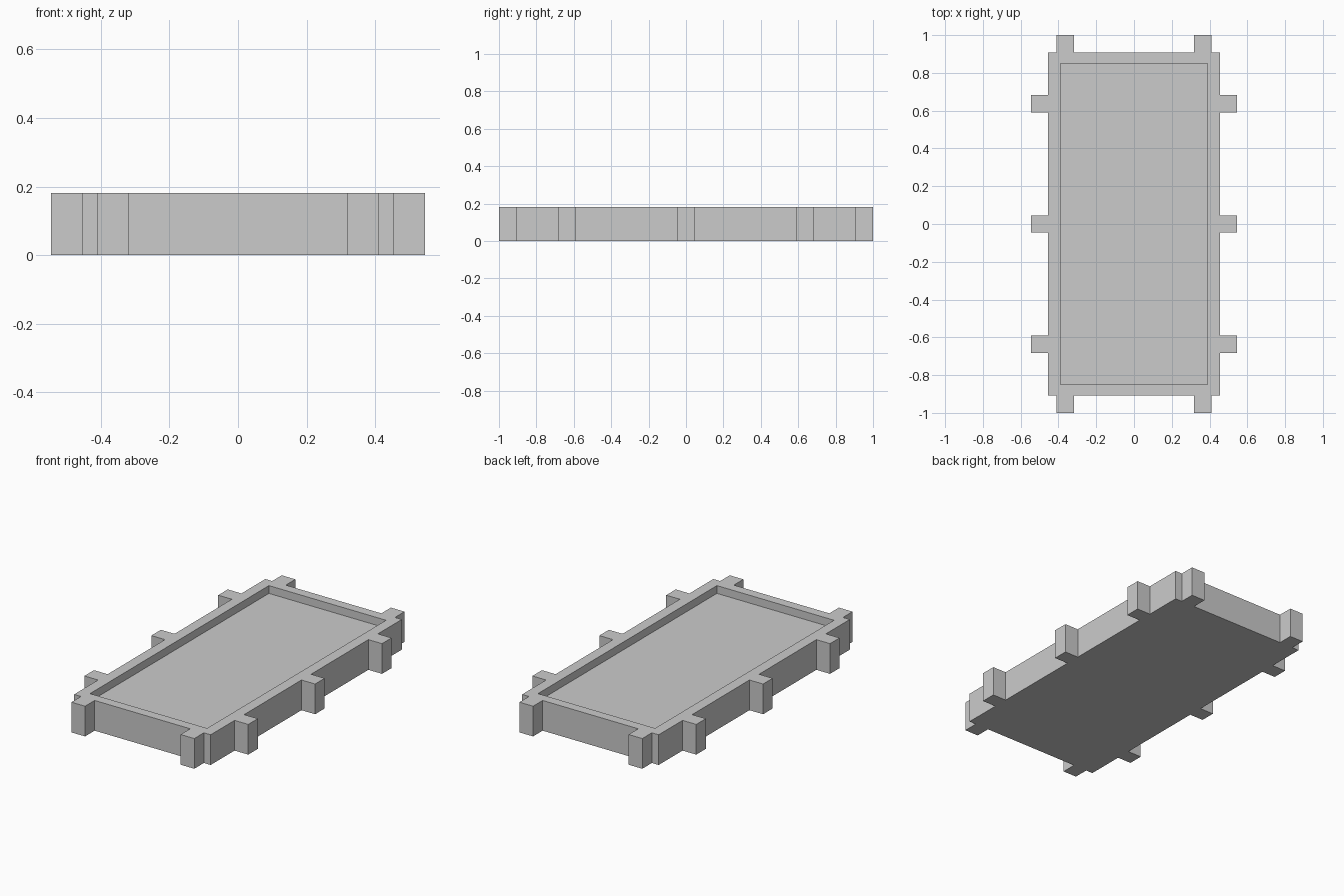
import bpy, bmesh

if "Cube" in bpy.data.objects:
    bpy.data.objects.remove(bpy.data.objects["Cube"])

U = 1 / 11                  # tab width; the tray is 10 x 20 x 2 tabs in size
HEIGHT = 2 * U
FLOOR = HEIGHT - 0.047      # level of the shallow recess floor


def prism(name, outline, z0, z1):
    """Extrude a closed outline (counter-clockwise) from z0 to z1."""
    bm = bmesh.new()
    base = bm.faces.new([bm.verts.new((x, y, z0)) for x, y in outline])
    top = bmesh.ops.extrude_face_region(bm, geom=[base], use_keep_orig=True)
    verts = [g for g in top["geom"] if isinstance(g, bmesh.types.BMVert)]
    bmesh.ops.translate(bm, verts=verts, vec=(0, 0, z1 - z0))
    bmesh.ops.recalc_face_normals(bm, faces=bm.faces)
    mesh = bpy.data.meshes.new(name)
    bm.to_mesh(mesh)
    bm.free()
    obj = bpy.data.objects.new(name, mesh)
    bpy.context.collection.objects.link(obj)
    return obj


# Right half of the outline: two end-tab halves and three side tabs
half = [(3.5, -10), (3.5, -11), (4.5, -11), (4.5, -10), (5, -10)]
for y in (-7, 0, 7):
    half += [(5, y - 0.5), (6, y - 0.5), (6, y + 0.5), (5, y + 0.5)]
half += [(5, 10), (4.5, 10), (4.5, 11), (3.5, 11), (3.5, 10)]

# Mirror to the left half
outline = half + [(-x, y) for x, y in reversed(half)]
tray = prism("tray", [(x * U, y * U) for x, y in outline], 0, HEIGHT)

# Shallow rectangular recess in the top
px, py = 0.39, 0.851
cutter = prism("recess_cutter", [(-px, -py), (px, -py), (px, py), (-px, py)],
               FLOOR, HEIGHT + 0.1)
cutter.hide_render = True

cut = tray.modifiers.new("recess", "BOOLEAN")
cut.operation = "DIFFERENCE"
cut.solver = "EXACT"
cut.object = cutter
bpy.context.view_layer.objects.active = tray
bpy.ops.object.modifier_apply(modifier=cut.name)
bpy.data.objects.remove(cutter)
